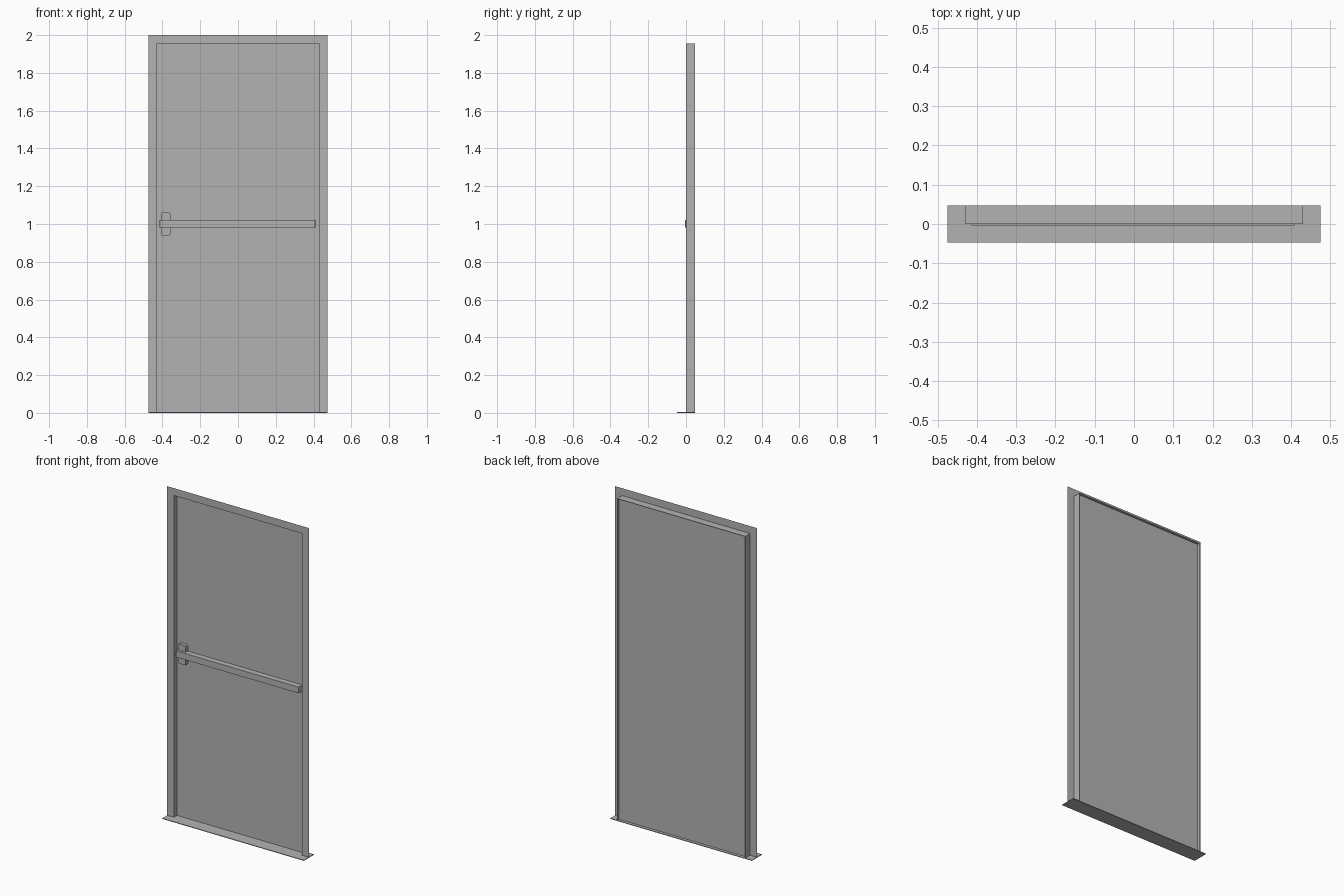
import bpy, bmesh

cube = bpy.data.objects.get("Cube")
if cube:
    bpy.data.objects.remove(cube, do_unlink=True)

# Single painted-metal colour
GREY = (0.45, 0.45, 0.45, 1)
metal = bpy.data.materials.new("grey_metal")
metal.use_nodes = True
metal.diffuse_color = GREY
metal.node_tree.nodes["Principled BSDF"].inputs["Base Color"].default_value = GREY

W, H = 0.475, 2.0            # outer half width and height of the frame
IW, IH = 0.43, 1.955         # half width and height of the opening
DEPTH = 0.0475               # depth of the frame return, half depth of the sill
DOOR_Y = 0.03                # recess of the door leaf
SILL = 0.004


def finish(name, bm):
    mesh = bpy.data.meshes.new(name)
    bm.to_mesh(mesh)
    bm.free()
    mesh.materials.append(metal)
    obj = bpy.data.objects.new(name, mesh)
    bpy.context.collection.objects.link(obj)
    return obj


def box(name, lo, hi, bevel=0, axis=None, segments=3):
    """Box between two corners; rounds the edges running along one axis."""
    bm = bmesh.new()
    bmesh.ops.create_cube(bm, size=1)
    for v in bm.verts:
        v.co = [(a + b) / 2 + c * (b - a) for a, b, c in zip(lo, hi, v.co)]
    if bevel:
        edges = [e for e in bm.edges
                 if abs((e.verts[0].co - e.verts[1].co)[axis]) > 1e-5]
        bmesh.ops.bevel(bm, geom=edges, offset=bevel, segments=segments,
                        profile=0.5, affect='EDGES')
    return finish(name, bm)


def arch(bm, w, h, y):
    """Upside-down U of four points."""
    return [bm.verts.new((x, y, z)) for x, z in ((-w, 0), (-w, h), (w, h), (w, 0))]


# Sheet-metal frame: front flange and return around the opening
bm = bmesh.new()
rings = [arch(bm, W, H, 0), arch(bm, IW, IH, 0), arch(bm, IW, IH, DEPTH)]
for a, b in zip(rings, rings[1:]):
    for i in range(3):
        bm.faces.new((a[i], a[i + 1], b[i + 1], b[i]))
finish("door_frame", bm)

# Door leaf recessed in the frame
bm = bmesh.new()
bm.faces.new(arch(bm, IW, IH, DOOR_Y)[::-1])
finish("door_leaf", bm)

# Threshold plate on the floor
box("threshold", (-W, -DEPTH, 0), (W, DEPTH, SILL))

# Exit hardware: latch case with rounded corners and the push bar across it
box("latch_case", (-0.406, 0.01, 0.94), (-0.358, DOOR_Y, 1.06), 0.006, 1)
box("push_bar", (-0.415, -0.005, 0.982), (0.41, DOOR_Y, 1.02), 0.004, 2, 2)
